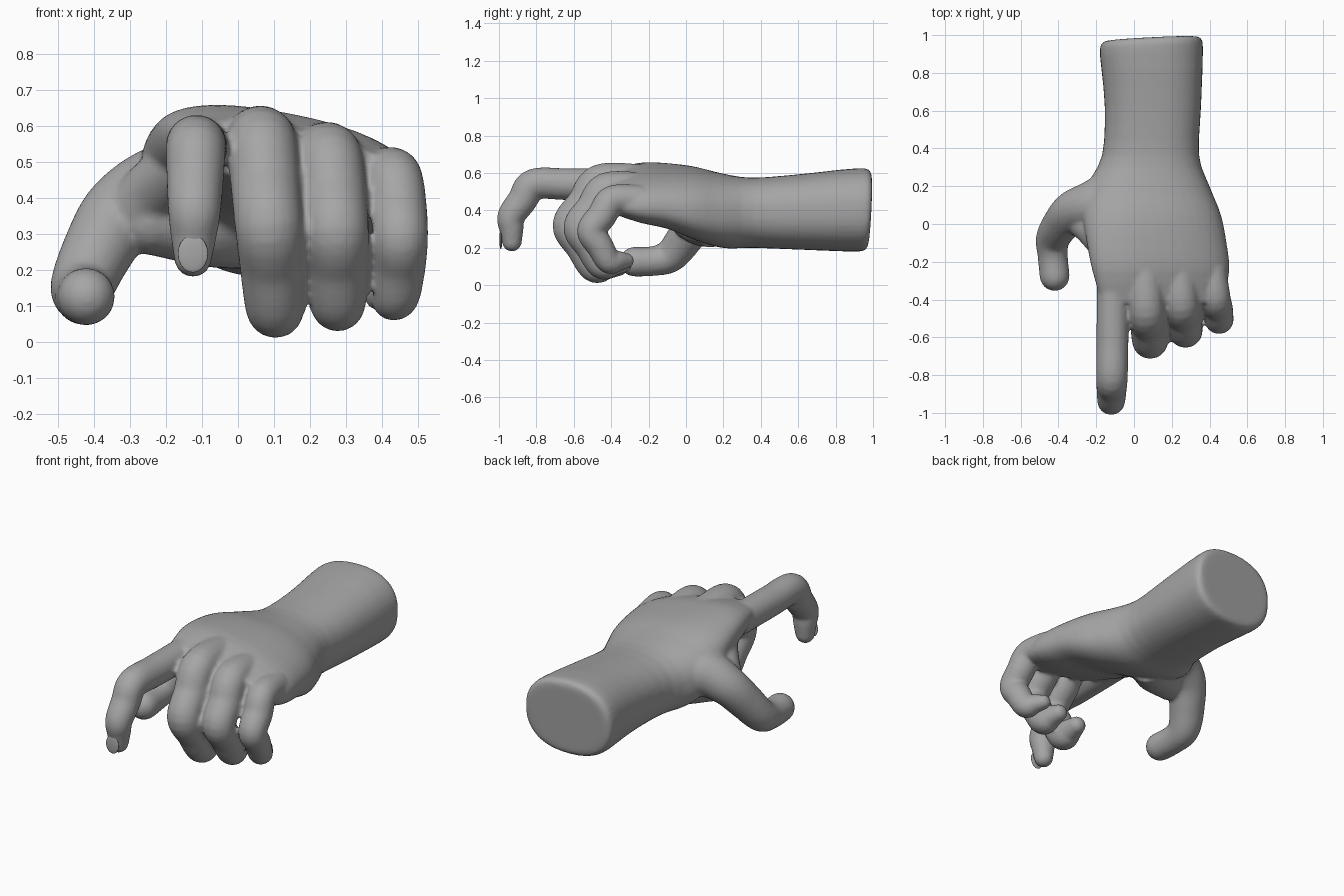
import bpy, bmesh, math
from mathutils import Vector

default_cube = bpy.data.objects.get("Cube")
if default_cube:
    bpy.data.objects.remove(default_cube)


def material(name, value):
    mat = bpy.data.materials.new(name)
    mat.use_nodes = True
    colour = (value, value, value, 1)
    mat.diffuse_color = colour
    mat.node_tree.nodes["Principled BSDF"].inputs["Base Color"].default_value = colour
    return mat


def loft(bm, rings):
    """Skin a list of point rings and close both ends."""
    loops = [[bm.verts.new(point) for point in ring] for ring in rings]
    count = len(loops[0])
    for near, far in zip(loops, loops[1:]):
        for i in range(count):
            j = (i + 1) % count
            bm.faces.new((near[i], near[j], far[j], far[i]))
    bm.faces.new(loops[0][::-1])
    bm.faces.new(loops[-1])


def spline(rows, steps):
    """Smooth interpolation through rows of values."""
    padded = [rows[0]] + list(rows) + [rows[-1]]
    result = []
    for quad in zip(padded, padded[1:], padded[2:], padded[3:]):
        for k in range(steps):
            t = k / steps
            result.append([
                b + 0.5 * t * (c - a + t * (2 * a - 5 * b + 4 * c - d
                                            + t * (3 * b - a - 3 * c + d)))
                for a, b, c, d in zip(*quad)])
    return result + [list(rows[-1])]


def tube(bm, rows, sides=20):
    """Tapered tube through (x, y, z, radius) rows with a rounded tip."""
    path = spline(rows, 6)
    centres = [Vector(row[:3]) for row in path]
    radii = [row[3] for row in path]
    # Hemisphere on the tip
    heading = (centres[-1] - centres[-2]).normalized()
    tip, tip_radius = centres[-1], radii[-1]
    for degrees in (20, 40, 60, 80):
        angle = math.radians(degrees)
        centres.append(tip + heading * tip_radius * math.sin(angle))
        radii.append(tip_radius * math.cos(angle))
    rings = []
    up = (centres[1] - centres[0]).orthogonal()
    for i, centre in enumerate(centres):
        ahead = centres[min(i + 1, len(centres) - 1)]
        behind = centres[max(i - 1, 0)]
        tangent = (ahead - behind).normalized()
        up = (up - tangent * up.dot(tangent)).normalized()
        side = tangent.cross(up)
        turns = [2 * math.pi * k / sides for k in range(sides)]
        rings.append([centre + (up * math.cos(w) + side * math.sin(w)) * radii[i]
                      for w in turns])
    loft(bm, rings)


def finger(bm, base, sway, bow, bones, radius, tip):
    """Chain of (length, downward angle) bones; tip is the end radius ratio."""
    x, y, z = base
    spots = [(y, z)]
    for number, (length, angle) in enumerate(bones):
        dy = -length * math.cos(math.radians(angle))
        dz = -length * math.sin(math.radians(angle))
        if number:
            spots.append((y + dy / 2, z + dz / 2))
        y, z = y + dy, z + dz
        spots.append((y, z))
    rows = []
    for i, (y, z) in enumerate(spots):
        t = i / (len(spots) - 1)
        rows.append((x + sway * t + bow * t * t, y, z,
                     radius * (1 - (1 - tip) * t ** 3)))
    tube(bm, rows)


def arm_and_palm(bm, rows, sides=40):
    """Rounded cross-sections: y, x min, x max, z min, z max, tilt."""
    rings = []
    for y, x_min, x_max, z_min, z_max, tilt in spline(rows, 3):
        # The cut end of the forearm is slightly slanted
        slant = 0.05 if y > 0.85 else 0
        ring = []
        for k in range(sides):
            w = 2 * math.pi * k / sides
            c, s = math.cos(w), math.sin(w)
            u = math.copysign(abs(c) ** 0.85, c) * (x_max - x_min) / 2
            v = math.copysign(abs(s) ** 0.85, s) * (z_max - z_min) / 2
            ring.append(((x_min + x_max) / 2 + u, y + slant * (u + v),
                         (z_min + z_max) / 2 + v + tilt * u))
        rings.append(ring)
    loft(bm, rings)


clay = material("clay grey", 0.38)
bm = bmesh.new()

# Forearm, wrist and back of the hand
arm_and_palm(bm, [
    (.98, -.13, .31, .23, .57, 0),
    (.97, -.17, .355, .19, .615, 0),
    (.9, -.18, .365, .18, .625, 0),
    (.62, -.155, .355, .19, .595, 0),
    (.36, -.17, .345, .2, .575, 0),
    (.2, -.25, .4, .2, .595, -.05),
    (.05, -.27, .46, .25, .625, -.12),
    (-.1, -.25, .49, .32, .635, -.17),
    (-.25, -.22, .505, .36, .63, -.2),
    (-.42, -.17, .47, .42, .585, -.2),
])

# Index finger reaches forward, then hooks down
finger(bm, (-.11, -.25, .54), -.015, 0,
       [(.2, 0), (.365, 0), (.21, 55), (.135, 92)], .086, .62)

# Other fingers share one curl at different sizes
for base, sway, bow, size, radius in (
        ((.055, -.25, .55), .08, -.02, 1, .098),
        ((.235, -.24, .51), .13, -.1, .88, .094),
        ((.41, -.24, .455), .18, -.2, .72, .08)):
    curl = [(.21 * size, 0), (.28 * size, 55), (.26 * size, 120), (.13 * size, 182)]
    finger(bm, base, sway, bow, curl, radius, .53)

# Thumb
tube(bm, [(-.06, .19, .42, .13), (-.2, .11, .42, .13), (-.32, .07, .36, .11),
          (-.385, 0, .26, .1), (-.43, -.08, .16, .09), (-.43, -.17, .13, .08),
          (-.42, -.275, .126, .08)])

# Muscle at the thumb root and the web beside it
tube(bm, [(.02, .15, .32, .12), (-.1, .08, .34, .13), (-.24, .02, .34, .1)])
tube(bm, [(-.14, -.14, .49, .08), (-.23, -.02, .42, .09), (-.31, .03, .33, .08)])

bmesh.ops.recalc_face_normals(bm, faces=bm.faces)
mesh = bpy.data.meshes.new("hand")
bm.to_mesh(mesh)
bm.free()
mesh.materials.append(clay)
hand = bpy.data.objects.new("hand", mesh)
bpy.context.collection.objects.link(hand)

# Fuse the parts into one skin and soften the joins
fuse = hand.modifiers.new("fuse", 'REMESH')
fuse.mode = 'VOXEL'
fuse.voxel_size = 0.011
fuse.use_smooth_shade = True
soften = hand.modifiers.new("soften", 'SMOOTH')
soften.factor = 0.5
soften.iterations = 6

# Index fingernail
bpy.ops.mesh.primitive_uv_sphere_add(segments=20, ring_count=10, radius=1,
                                     location=(-.125, -.99, .245))
nail = bpy.context.object
nail.name = "index_nail"
nail.scale = (.042, .008, .052)
nail.data.materials.append(clay)
bpy.ops.object.shade_smooth_by_angle()
